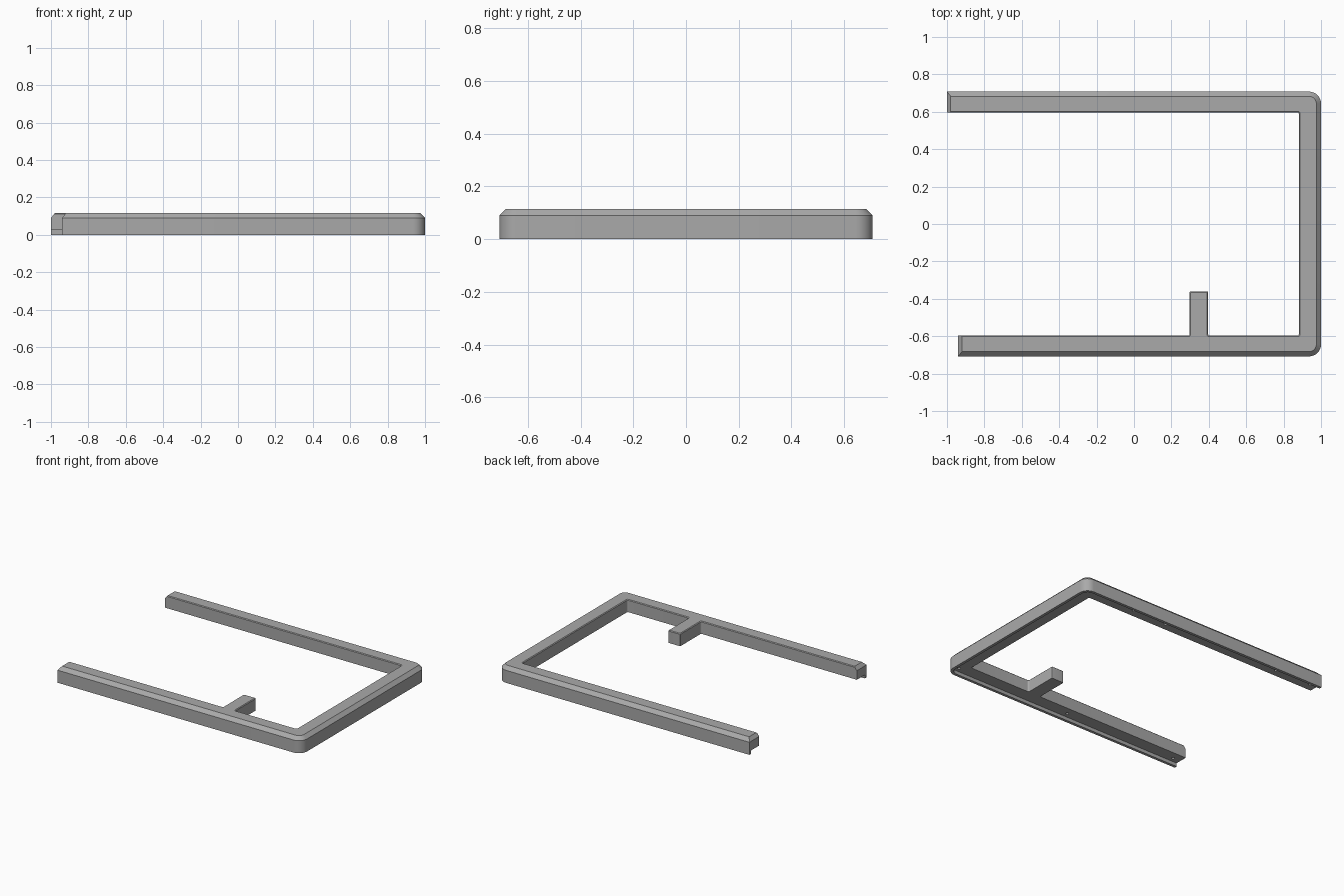
import bpy, bmesh, math
from mathutils import Vector, Matrix

if "Cube" in bpy.data.objects:
    bpy.data.objects.remove(bpy.data.objects["Cube"])

grey = bpy.data.materials.new("mid grey")
grey.use_nodes = True
grey.diffuse_color = (0.4, 0.4, 0.4, 1)
grey.node_tree.nodes["Principled BSDF"].inputs["Base Color"].default_value = (0.4, 0.4, 0.4, 1)

RECESS = 0.025          # height of the underside above the lip
Y_OUT, Y_IN = 0.708, 0.597


def fillet(prev, cur, nxt, r, steps=8):
    """Arc points that round one right-angled corner."""
    a, b = (prev - cur).normalized(), (nxt - cur).normalized()
    centre = cur + (a + b) * r
    turns = [math.pi / 2 * k / steps for k in range(steps + 1)]
    return [centre - b * r * math.cos(t) - a * r * math.sin(t) for t in turns]


def outline(outer, inner, end):
    """Plan of the open frame, inset on its outer side, inner side and ends."""
    yo, yi, xi = Y_OUT - outer, Y_IN + inner, 0.883 + inner
    big, small = 0.065 - outer, 0.012
    corners = [
        (-0.94 + end, -yo, 0), (1 - outer, -yo, big), (1 - outer, yo, big),
        (-1 + end, yo, 0), (-1 + end, yi, 0), (xi, yi, small), (xi, -yi, small),
        (0.395 - inner, -yi, small), (0.395 - inner, -0.36 - inner, 0.004),
        (0.298 + inner, -0.36 - inner, 0.004), (0.298 + inner, -yi, small),
        (-0.94 + end, -yi, 0)]
    pts = [Vector(c[:2]) for c in corners]
    out = []
    for k, (_, _, r) in enumerate(corners):
        nxt = pts[(k + 1) % len(pts)]
        out += fillet(pts[k - 1], pts[k], nxt, r) if r else [pts[k]]
    return out


def add_object(name, bm):
    bmesh.ops.recalc_face_normals(bm, faces=bm.faces)
    mesh = bpy.data.meshes.new(name)
    bm.to_mesh(mesh)
    bm.free()
    mesh.materials.append(grey)
    ob = bpy.data.objects.new(name, mesh)
    bpy.context.collection.objects.link(ob)
    return ob


def stack(name, layers):
    """Solid lofted through outlines, each given as (z, outer, inner, end)."""
    bm = bmesh.new()
    rings = [[bm.verts.new((p.x, p.y, z)) for p in outline(*insets)]
             for z, *insets in layers]
    for low, high in zip(rings, rings[1:]):
        for k in range(len(low)):
            bm.faces.new((low[k - 1], low[k], high[k], high[k - 1]))
    bm.faces.new(rings[0])
    bm.faces.new(rings[-1])
    return add_object(name, bm)


# Frame with a chamfered outer top edge and a slightly eased inner edge
frame = stack("frame", [(0, 0, 0, 0), (0.09, 0, 0, 0),
                        (0.11, 0.02, 0, 0.016), (0.115, 0.025, 0.005, 0.02)])

# Recess that leaves a thin lip along the outer side
recess = stack("recess_cutter", [(-0.05, 0.02, -0.03, -0.05),
                                 (RECESS, 0.02, -0.03, -0.05)])

# Small blind screw holes in the underside
bm = bmesh.new()
y_mid = (Y_OUT + Y_IN) / 2
for y, xs in ((y_mid, (0.94, 0.55, 0.28, -0.66, -0.95)), (-y_mid, (0.94, 0.02, -0.88))):
    for x in xs:
        bmesh.ops.create_cone(bm, cap_ends=True, segments=16, radius1=0.01,
                              radius2=0.01, depth=0.06,
                              matrix=Matrix.Translation((x, y, RECESS)))
holes = add_object("hole_cutter", bm)

bpy.ops.object.select_all(action="DESELECT")
bpy.context.view_layer.objects.active = frame
frame.select_set(True)
for cutter in (recess, holes):
    cutter.hide_render = True
    mod = frame.modifiers.new(cutter.name, "BOOLEAN")
    mod.operation, mod.solver, mod.object = "DIFFERENCE", "EXACT", cutter
    bpy.ops.object.modifier_apply(modifier=mod.name)
    bpy.data.objects.remove(cutter)

bpy.ops.object.shade_smooth_by_angle(angle=math.radians(30))
